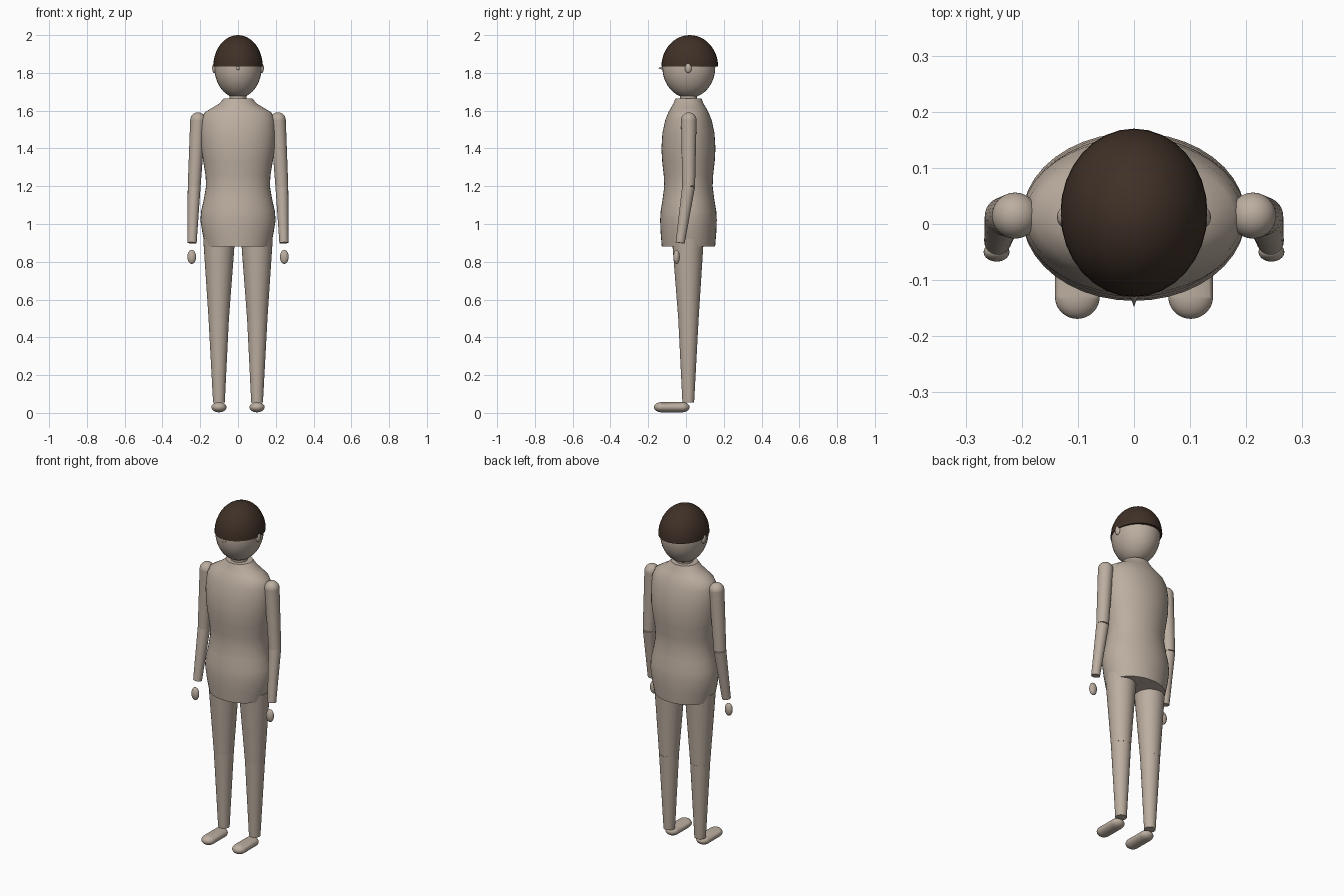
import bpy
import bmesh
from math import cos, sin, pi, radians
from mathutils import Matrix, Vector

default_cube = bpy.data.objects.get("Cube")
if default_cube:
    bpy.data.objects.remove(default_cube, do_unlink=True)


def make_material(name, colour):
    material = bpy.data.materials.new(name)
    material.use_nodes = True
    material.diffuse_color = colour
    material.node_tree.nodes["Principled BSDF"].inputs["Base Color"].default_value = colour
    return material


skin = make_material("warm_skin", (0.5, 0.42, 0.35, 1))
dark_brown = make_material("dark_brown_hair", (0.05, 0.03, 0.02, 1))
BODY_Y = 0.013  # front-to-back centre of the body


def finish(name, bm, material):
    """Turn a bmesh into a named, smooth-shaded object."""
    bmesh.ops.recalc_face_normals(bm, faces=bm.faces)
    mesh = bpy.data.meshes.new(name)
    bm.to_mesh(mesh)
    bm.free()
    mesh.materials.append(material)
    obj = bpy.data.objects.new(name, mesh)
    bpy.context.collection.objects.link(obj)
    bpy.ops.object.select_all(action='DESELECT')
    obj.select_set(True)
    bpy.context.view_layer.objects.active = obj
    bpy.ops.object.shade_smooth_by_angle(angle=radians(40))
    return obj


def ellipsoid(name, centre, radii, material=skin, upper_half=False, stretch=0):
    """Ellipsoid, optionally cut to its top half or stretched along y into a capsule."""
    bm = bmesh.new()
    turn = Matrix.Rotation(pi / 2, 4, 'X') if stretch else Matrix()
    bmesh.ops.create_uvsphere(bm, u_segments=32, v_segments=24, radius=1, matrix=turn)
    if upper_half:
        cut = bmesh.ops.bisect_plane(bm, geom=bm.verts[:] + bm.edges[:] + bm.faces[:],
                                     plane_co=(0, 0, 0), plane_no=(0, 0, 1), clear_inner=True)
        rim = [e for e in cut["geom_cut"] if isinstance(e, bmesh.types.BMEdge)]
        bmesh.ops.contextual_create(bm, geom=rim)
    if stretch:
        cut = bmesh.ops.bisect_plane(bm, geom=bm.verts[:] + bm.edges[:] + bm.faces[:],
                                     plane_co=(0, 0, 0), plane_no=(0, 1, 0))
        rim = [e for e in cut["geom_cut"] if isinstance(e, bmesh.types.BMEdge)]
        front = bmesh.ops.split_edges(bm, edges=rim)
    for v in bm.verts:
        x, y, z = v.co
        v.co = Vector((x * radii[0], y * radii[1], z * radii[2])) + Vector(centre)
    if stretch:
        # pull the two halves apart and bridge the gap
        for face_side in (-1, 1):
            half = {v for f in bm.faces for v in f.verts
                    if (f.calc_center_median().y - centre[1]) * face_side > 0}
            for v in half:
                v.co.y += face_side * stretch
        bmesh.ops.bridge_loops(bm, edges=[e for e in bm.edges if e.is_boundary])
    return finish(name, bm, material)


def limb(name, start, end, r_start, r_end):
    """Tapered round tube between two points."""
    a, b = Vector(start), Vector(end)
    place = Matrix.Translation((a + b) / 2) @ (b - a).to_track_quat('Z', 'Y').to_matrix().to_4x4()
    bm = bmesh.new()
    bmesh.ops.create_cone(bm, cap_ends=True, segments=32, radius1=r_start, radius2=r_end,
                          depth=(b - a).length, matrix=place)
    return finish(name, bm, skin)


def loft(name, sections, centre_y, sides=40):
    """Stack of elliptical sections given as (height, half width, half depth)."""
    bm = bmesh.new()
    rings = []
    for z, rx, ry in sections:
        angles = [2 * pi * i / sides for i in range(sides)]
        rings.append([bm.verts.new((rx * cos(t), centre_y + ry * sin(t), z)) for t in angles])
    for low, high in zip(rings, rings[1:]):
        for i in range(sides):
            j = (i + 1) % sides
            bm.faces.new((low[i], low[j], high[j], high[i]))
    bm.faces.new(rings[0])
    bm.faces.new(rings[-1])
    return finish(name, bm, skin)


# torso with hips, waist, chest and sloping shoulders
loft("torso", [(0.88, 0.172, 0.141), (0.95, 0.188, 0.147), (1.02, 0.199, 0.15),
               (1.07, 0.195, 0.147), (1.13, 0.181, 0.137), (1.2, 0.169, 0.128),
               (1.26, 0.172, 0.131), (1.33, 0.184, 0.139), (1.4, 0.195, 0.143),
               (1.48, 0.199, 0.138), (1.55, 0.194, 0.123), (1.59, 0.178, 0.107),
               (1.615, 0.137, 0.093), (1.635, 0.103, 0.081), (1.665, 0.074, 0.069)], BODY_Y)

# neck, head and hair cap
limb("neck", (0, BODY_Y, 1.62), (0, BODY_Y, 1.72), 0.045, 0.045)
ellipsoid("head", (0, 0.015, 1.83), (0.125, 0.14, 0.163))
ellipsoid("hair", (0, 0.02, 1.833), (0.131, 0.15, 0.167), dark_brown, upper_half=True)
limb("nose", (0, -0.115, 1.825), (0, -0.148, 1.825), 0.012, 0)

for side_name, s in (("left", 1), ("right", -1)):
    ellipsoid(side_name + "_ear", (s * 0.124, 0.012, 1.825), (0.013, 0.018, 0.026))

    # arm hanging slightly outward, forearm bent forward
    shoulder = (s * 0.212, 0.015, 1.55)
    elbow = (s * 0.232, 0.014, 1.2)
    wrist = (s * 0.243, -0.031, 0.9)
    ellipsoid(side_name + "_shoulder", shoulder, (0.041, 0.041, 0.041))
    limb(side_name + "_upper_arm", shoulder, elbow, 0.041, 0.034)
    limb(side_name + "_forearm", elbow, wrist, 0.034, 0.024)
    ellipsoid(side_name + "_hand", (s * 0.245, -0.05, 0.826), (0.023, 0.017, 0.037))

    # straight tapered leg and rounded foot
    hip = (s * 0.1, 0.01, 0.92)
    knee = (s * 0.102, 0.013, 0.5)
    ankle = (s * 0.101, 0.012, 0.055)
    limb(side_name + "_thigh", hip, knee, 0.084, 0.054)
    limb(side_name + "_shin", knee, ankle, 0.054, 0.031)
    ellipsoid(side_name + "_foot", (s * 0.101, -0.075, 0.03), (0.04, 0.04, 0.027), stretch=0.054)
